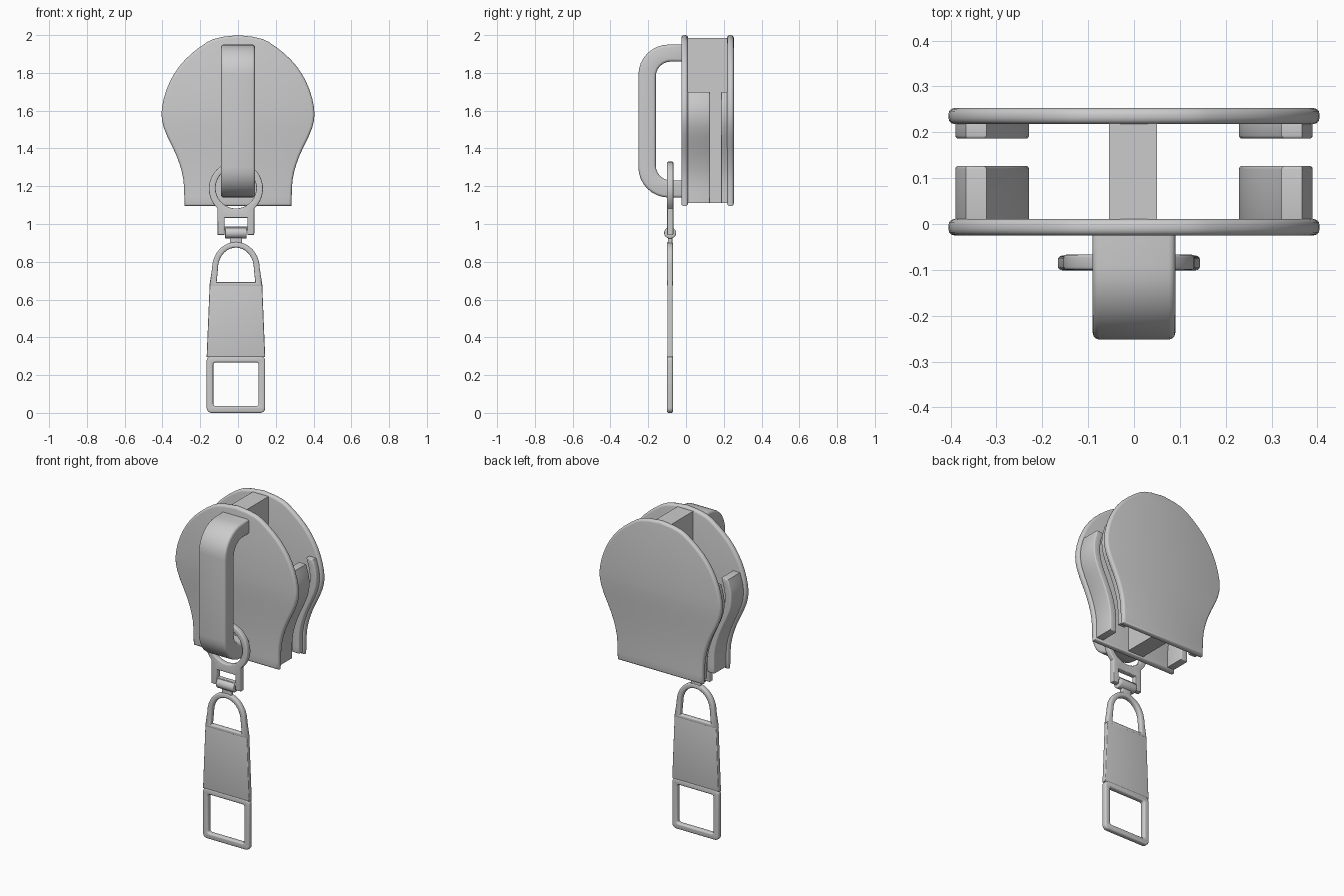
import bpy, bmesh, math
from mathutils import Matrix, Vector

if "Cube" in bpy.data.objects:
    bpy.data.objects.remove(bpy.data.objects["Cube"])

CX = -0.011  # the hanging pull sits slightly left of centre


def extrude(name, loops, a, b, bevel=0.0, axis='Y'):
    """Extrude closed 2D loops (first = outline, others = holes) from a to b with rounded rims.
    axis Y: loops are (x, z); axis X: loops are (y, z)."""
    cu = bpy.data.curves.new(name, 'CURVE')
    cu.dimensions, cu.fill_mode = '2D', 'BOTH'
    cu.extrude = (b - a) / 2 - bevel
    cu.bevel_depth, cu.offset, cu.bevel_resolution = bevel, -bevel, 2
    for pts in loops:
        sp = cu.splines.new('POLY')
        sp.points.add(len(pts) - 1)
        for p, (u, v) in zip(sp.points, pts):
            p.co = (u, v, 0, 1)
        sp.use_cyclic_u = True
    tmp = bpy.data.objects.new(name + "_curve", cu)
    bpy.context.collection.objects.link(tmp)
    dg = bpy.context.evaluated_depsgraph_get()
    me = bpy.data.meshes.new_from_object(tmp.evaluated_get(dg))
    bpy.data.objects.remove(tmp)
    mid = (a + b) / 2
    rot = Matrix.Rotation(math.pi / 2, 4, 'X')
    if axis == 'X':
        rot = Matrix.Rotation(math.pi / 2, 4, 'Z') @ rot
    off = (mid, 0, 0) if axis == 'X' else (0, mid, 0)
    me.transform(Matrix.Translation(off) @ rot)
    bm = bmesh.new()
    bm.from_mesh(me)
    bmesh.ops.remove_doubles(bm, verts=bm.verts, dist=1e-5)
    bmesh.ops.recalc_face_normals(bm, faces=bm.faces)
    for f in bm.faces:
        f.smooth = True
    bm.to_mesh(me)
    bm.free()
    me.set_sharp_from_angle(angle=math.radians(35))
    me.name = name
    ob = bpy.data.objects.new(name, me)
    bpy.context.collection.objects.link(ob)
    return ob


def arc(cx, cz, rx, rz, d0, d1, n):
    angs = [math.radians(d0 + (d1 - d0) * i / n) for i in range(n + 1)]
    return [(cx + rx * math.cos(t), cz + rz * math.sin(t)) for t in angs]


def rounded(x0, x1, z0, z1, r, n=5):
    return (arc(x1 - r, z1 - r, r, r, 0, 90, n) + arc(x0 + r, z1 - r, r, r, 90, 180, n)
            + arc(x0 + r, z0 + r, r, r, 180, 270, n) + arc(x1 - r, z0 + r, r, r, 270, 360, n))


def smooth_path(pts, n=3):
    """Catmull-Rom through the points."""
    p = [Vector(q) for q in pts]
    p = [2 * p[0] - p[1]] + p + [2 * p[-1] - p[-2]]
    out = []
    for i in range(1, len(p) - 2):
        for k in range(n):
            t = k / n
            q = 0.5 * (2 * p[i] + (p[i + 1] - p[i - 1]) * t
                       + (2 * p[i - 1] - 5 * p[i] + 4 * p[i + 1] - p[i + 2]) * t * t
                       + (3 * p[i] - p[i - 1] - 3 * p[i + 1] + p[i + 2]) * t ** 3)
            out.append(tuple(q))
    return out + [tuple(pts[-1])]


# front and back shield plates
half = smooth_path([(0.08, 1.991), (0.16, 1.965), (0.28, 1.87), (0.36, 1.755), (0.402, 1.62),
                    (0.393, 1.51), (0.325, 1.36), (0.29, 1.24), (0.283, 1.095)])
shield = [(0, 2.0)] + half + [(-x, z) for x, z in reversed(half)]
extrude("front_plate", [shield], -0.025, 0.011, 0.014)
extrude("back_plate", [shield], 0.218, 0.253, 0.014)

# divider post joining the plates
extrude("divider_post", [[(-0.055, 1.11), (0.05, 1.11), (0.05, 1.985), (-0.055, 1.985)]], 0.0, 0.23)

# curved side flanges, deep on the front plate and shallow on the back one
outer = smooth_path([(0.367, 1.70), (0.389, 1.61), (0.378, 1.51), (0.312, 1.36),
                     (0.278, 1.24), (0.274, 1.11)])
inner = [(x - 0.045, z) for x, z in reversed(outer)]
for side, s in (("right", 1), ("left", -1)):
    loop = [(s * x, z) for x, z in outer + inner]
    extrude(side + "_front_flange", [loop], 0.0, 0.127, 0.007)
    extrude(side + "_back_flange", [loop], 0.186, 0.228, 0.007)

# C-shaped bridge on the front plate
bridge = ([(-0.01, 1.14)] + arc(-0.09, 1.30, 0.162, 0.16, 270, 180, 8)
          + arc(-0.09, 1.79, 0.162, 0.16, 180, 90, 8) + [(-0.01, 1.95), (-0.01, 1.86)]
          + arc(-0.08, 1.78, 0.08, 0.08, 90, 180, 6)
          + arc(-0.08, 1.31, 0.08, 0.08, 180, 270, 6) + [(-0.01, 1.23)])
extrude("bridge", [bridge], -0.09, 0.09, 0.014, 'X')

# ring with a forked foot, looped through the bridge
ring = (arc(CX, 1.163, 0.143, 0.143, -47, 227, 36)
        + [(CX - 0.097, 0.942), (CX - 0.06, 0.942), (CX - 0.06, 1.032),
           (CX + 0.06, 1.032), (CX + 0.06, 0.942), (CX + 0.097, 0.942)])
ring = [(x, z + 0.024 if z > 1.04 else z) for x, z in ring]
hole = arc(CX, 1.19, 0.108, 0.108, 0, 350, 35)
extrude("fork_ring", [ring, hole], -0.1, -0.067, 0.006)

# hinge barrel, fork cross bar and neck
barrel = arc(-0.084, 0.953, 0.032, 0.03, 0, 345, 23)
extrude("hinge_barrel", [barrel], CX - 0.057, CX + 0.057, 0.005, 'X')
extrude("fork_bar", [rounded(CX - 0.065, CX + 0.065, 0.965, 0.986, 0.004, 2)], -0.097, -0.07, 0.004)
extrude("hinge_neck", [rounded(CX - 0.032, CX + 0.032, 0.885, 0.945, 0.006, 2)], -0.096, -0.072, 0.005)

# pull tab: arch at the top, tapered panel, square frame at the bottom
arch = ([(CX + 0.141, 0.67)] + arc(CX, 0.765, 0.126, 0.14, 0, 180, 20) + [(CX - 0.141, 0.67)])
window = ([(CX + 0.102, 0.692)] + arc(CX, 0.765, 0.095, 0.11, 0, 180, 18) + [(CX - 0.102, 0.692)])
extrude("pull_arch", [arch, window], -0.101, -0.069, 0.009)
extrude("pull_panel", [[(CX - 0.155, 0.295), (CX + 0.155, 0.295),
                        (CX + 0.139, 0.68), (CX - 0.139, 0.68)]], -0.099, -0.071, 0.006)
extrude("pull_frame", [rounded(CX - 0.155, CX + 0.155, 0.0, 0.302, 0.026),
                       rounded(CX - 0.12, CX + 0.12, 0.036, 0.267, 0.012)], -0.101, -0.069, 0.009)
